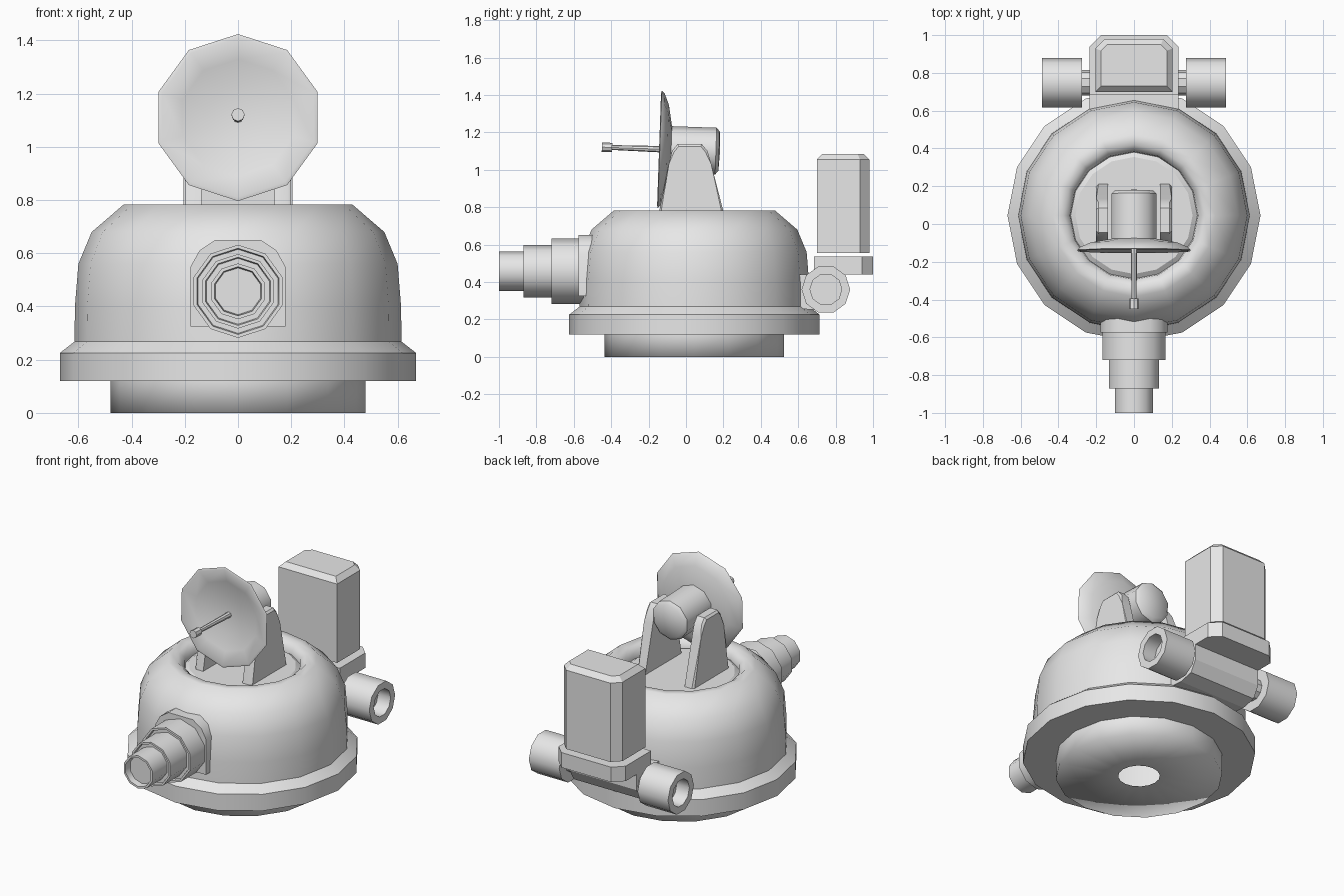
import bpy, bmesh, math
from mathutils import Matrix, Vector

if "Cube" in bpy.data.objects:
    bpy.data.objects.remove(bpy.data.objects["Cube"])

grey = bpy.data.materials.new("light_grey")
grey.diffuse_color = (0.8, 0.8, 0.8, 1)
grey.use_nodes = True
grey.node_tree.nodes["Principled BSDF"].inputs["Base Color"].default_value = grey.diffuse_color
CY = 0.045  # body centre in y


def finish(name, bm, angle=35):
    bmesh.ops.recalc_face_normals(bm, faces=bm.faces)
    me = bpy.data.meshes.new(name)
    bm.to_mesh(me)
    bm.free()
    me.materials.append(grey)
    ob = bpy.data.objects.new(name, me)
    bpy.context.collection.objects.link(ob)
    bpy.ops.object.select_all(action='DESELECT')
    ob.select_set(True)
    bpy.context.view_layer.objects.active = ob
    if angle >= 180:
        bpy.ops.object.shade_smooth()
    elif angle > 0:
        bpy.ops.object.shade_smooth_by_angle(angle=math.radians(angle))
    return ob


def lathe(name, profile, sides, matrix, start=0.0, angle=35):
    """Turn (radius, height) points around local z."""
    bm = bmesh.new()
    rings = []
    for r, h in profile:
        if r == 0:
            rings.append([bm.verts.new((0, 0, h))] * sides)
        else:
            rings.append([bm.verts.new((r * math.cos(start + math.tau * i / sides),
                                        r * math.sin(start + math.tau * i / sides), h))
                          for i in range(sides)])
    for a, b in zip(rings, rings[1:]):
        for i in range(sides):
            j = (i + 1) % sides
            vs = list(dict.fromkeys((a[i], a[j], b[j], b[i])))
            if len(vs) > 2:
                bm.faces.new(vs)
    bm.transform(matrix)
    return finish(name, bm, angle)


def prism(name, outline, depth, bevel=0.0, top_only=False, angle=0):
    """Extrude a 3D outline along depth, optionally bevel the far end."""
    bm = bmesh.new()
    d = Vector(depth)
    a = [bm.verts.new(p) for p in outline]
    b = [bm.verts.new(Vector(p) + d) for p in outline]
    bm.faces.new(a)
    top = bm.faces.new(b)
    n = len(a)
    for i in range(n):
        bm.faces.new((a[i], a[(i + 1) % n], b[(i + 1) % n], b[i]))
    if bevel:
        edges = list(top.edges) if top_only else list(bm.edges)
        bmesh.ops.bevel(bm, geom=edges, offset=bevel, segments=1, affect='EDGES')
    return finish(name, bm, angle)


def place(x, y, z, axis='Z', deg=0):
    return Matrix.Translation((x, y, z)) @ Matrix.Rotation(math.radians(deg), 4, axis)


Q = math.pi / 2
body = place(0, CY, 0)

# Base ring with a central hole underneath
lathe("base", [(0.12, 0), (0.48, 0), (0.48, 0.12)], 16, body, angle=180)

# Flange with chamfered upper edge
lathe("flange", [(0.47, 0.12), (0.67, 0.12), (0.67, 0.225), (0.612, 0.27)], 16, body)

# Domed shell ending in a sunken round floor
lathe("dome", [(0.615, 0.23), (0.613, 0.4), (0.6, 0.56), (0.55, 0.68), (0.43, 0.783),
               (0.375, 0.78), (0.34, 0.75), (0.335, 0.715)], 16, body, angle=60)
lathe("dome_floor", [(0.34, 0.715), (0.31, 0.735), (0, 0.735)], 16, body, angle=20)

# Arched socket on the front of the dome
arch = [(-0.178, 0.325), (0.178, 0.325), (0.178, 0.55), (0.145, 0.61), (0.085, 0.65),
        (-0.085, 0.65), (-0.145, 0.61), (-0.178, 0.55)]
prism("barrel_socket", [(x, -0.575, z) for x, z in arch], (0, 0.25, 0), angle=50)

# Telescoping barrel, each tube with a thin rim
lathe("barrel", [(0.175, -0.05), (0.175, 0.15), (0.162, 0.15), (0.158, 0.135),
                 (0.14, 0.135), (0.14, 0.3), (0.128, 0.3), (0.124, 0.285),
                 (0.105, 0.285), (0.105, 0.43), (0.092, 0.43), (0.088, 0.39), (0, 0.39)],
      10, place(0, -0.57, 0.457, 'X', 90), Q, 40)

# Dish assembly, tilted slightly upward
aim = place(0, -0.08, 1.108, 'X', 88)
lathe("dish", [(0, -0.01), (0.13, 0.0), (0.24, 0.02), (0.3, 0.045), (0.314, 0.06),
               (0.3, 0.064), (0.22, 0.04), (0.12, 0.02), (0, 0.01)], 10, aim, Q, 60)
lathe("dish_motor", [(0.125, 0.02), (0.125, -0.24), (0.105, -0.257), (0, -0.262)],
      10, aim, Q, 40)
lathe("feed_rod", [(0.018, 0.0), (0.013, 0.32)], 8, aim, Q)
lathe("feed_tip", [(0, 0.315), (0.025, 0.315), (0.025, 0.37), (0, 0.37)], 8, aim, Q)

# Two upright brackets holding the motor
side = [(-0.155, 0.72), (0.215, 0.72), (0.135, 1.03), (0.115, 1.1), (0.085, 1.137),
        (-0.045, 1.137), (-0.075, 1.1), (-0.092, 1.03)]
for s, tag in ((-1, "left"), (1, "right")):
    prism("bracket_" + tag, [(s * 0.138, y, z) for y, z in side], (s * 0.062, 0, 0),
          bevel=0.012, top_only=True, angle=35)


# Rear shelf and tall box, both with chamfered back corners
def chamfered(w, y0, y1, c, z):
    return [(-w, y0, z), (w, y0, z), (w, y1 - c, z), (w - c, y1, z),
            (-w + c, y1, z), (-w, y1 - c, z)]


prism("rear_shelf", chamfered(0.235, 0.685, 1.0, 0.06, 0.44), (0, 0, 0.095))
prism("rear_box", chamfered(0.205, 0.7, 0.98, 0.05, 0.555), (0, 0, 0.53),
      bevel=0.03, top_only=True)

# Mount joining the dome to the shelf and cross pipe
mount = [(0.45, 0.27), (0.7, 0.25), (0.79, 0.27), (0.83, 0.34), (0.83, 0.44), (0.45, 0.44)]
prism("rear_mount", [(-0.235, y, z) for y, z in mount], (0.47, 0, 0))

# Cross pipe with a hollow drum on each end
for s, tag in ((-1, "left"), (1, "right")):
    m = place(0, 0.748, 0.36, 'Y', 90 * s)
    lathe("pipe_" + tag, [(0.068, 0.2), (0.068, 0.3)], 10, m, Q)
    lathe("drum_" + tag, [(0, 0.275), (0.13, 0.275), (0.13, 0.488), (0.085, 0.488),
                          (0.085, 0.4), (0, 0.4)], 10, m, Q, 40)
